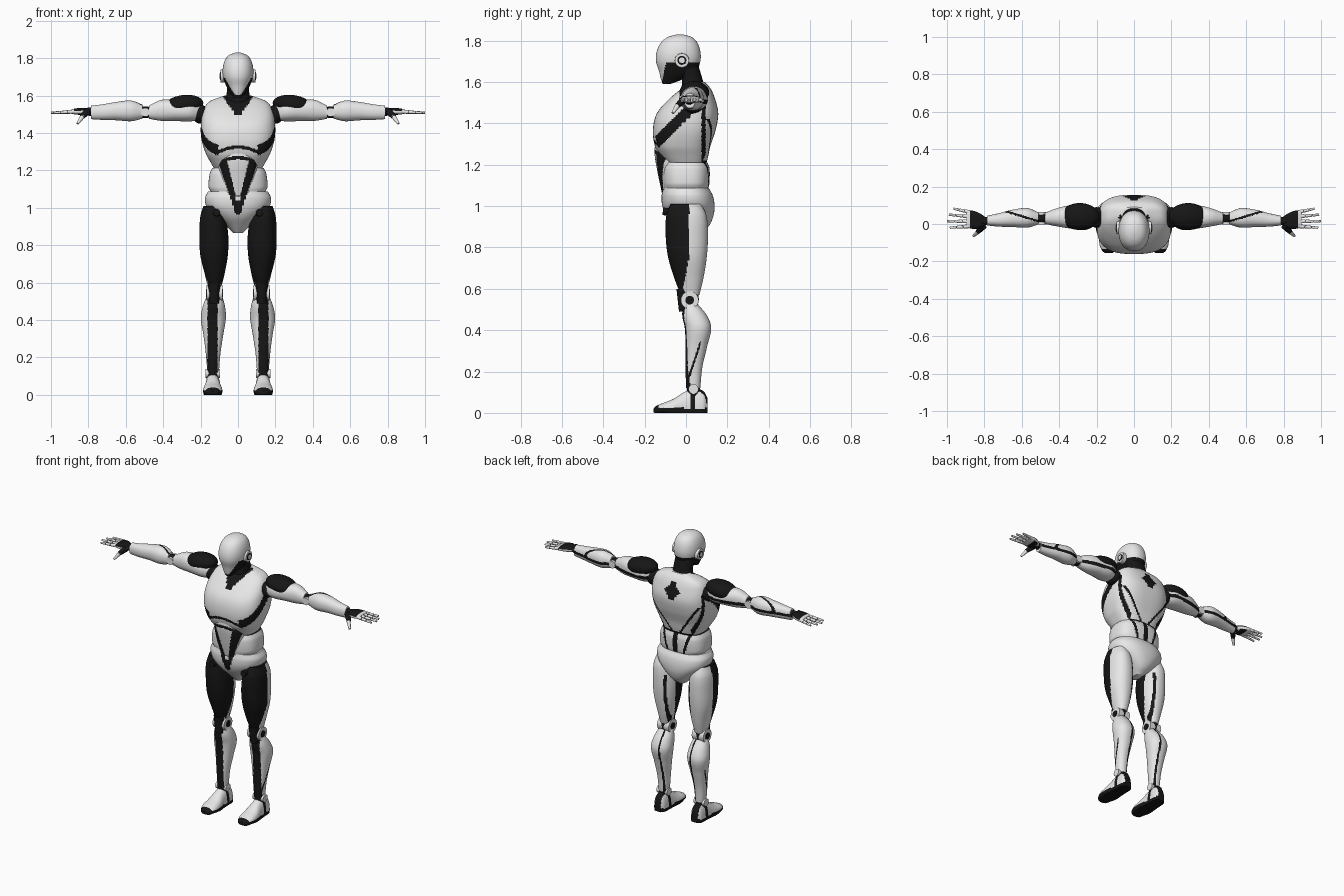
import bpy, bmesh, math
from mathutils import Vector, Matrix

cube = bpy.data.objects.get("Cube")
if cube:
    bpy.data.objects.remove(cube, do_unlink=True)


def material(name, value):
    m = bpy.data.materials.new(name)
    m.use_nodes = True
    colour = (value, value, value, 1)
    m.diffuse_color = colour
    bsdf = m.node_tree.nodes["Principled BSDF"]
    bsdf.inputs["Base Color"].default_value = colour
    bsdf.inputs["Roughness"].default_value = .5
    return m


MATERIALS = [material("shell_white", .8), material("joint_black", .008)]
WHITE, BLACK = 0, 1


def white(x, y, z):
    return False


def black(x, y, z):
    return True


def finish(name, bm, is_black, mirror):
    """Colour faces by rule, link the object and shade it smooth."""
    bmesh.ops.recalc_face_normals(bm, faces=bm.faces)
    for f in bm.faces:
        c = f.calc_center_median()
        f.material_index = BLACK if is_black(abs(c.x), c.y, c.z) else WHITE
    mesh = bpy.data.meshes.new(name)
    bm.to_mesh(mesh)
    bm.free()
    for m in MATERIALS:
        mesh.materials.append(m)
    ob = bpy.data.objects.new(name, mesh)
    bpy.context.collection.objects.link(ob)
    if mirror:
        ob.modifiers.new("Mirror", "MIRROR").use_mirror_merge = False
    bpy.ops.object.select_all(action="DESELECT")
    ob.select_set(True)
    bpy.context.view_layer.objects.active = ob
    bpy.ops.object.shade_smooth_by_angle(angle=math.radians(40))
    return ob


def smooth_keys(keys, t):
    """Cubic interpolation through key sections."""
    i = 0
    while i < len(keys) - 2 and t > keys[i + 1][0]:
        i += 1
    a, b = keys[i], keys[i + 1]
    before, after = keys[max(i - 1, 0)], keys[min(i + 2, len(keys) - 1)]
    h = b[0] - a[0]
    s = (t - a[0]) / h
    out = []
    for k in range(1, 5):
        ma = (b[k] - before[k]) / (b[0] - before[0]) * h
        mb = (after[k] - a[k]) / (after[0] - a[0]) * h
        out.append(a[k] * (1 + 2 * s) * (1 - s) ** 2 + ma * s * (1 - s) ** 2
                   + b[k] * s * s * (3 - 2 * s) + mb * s * s * (s - 1))
    return out


def loft(name, axis, keys, is_black=white, mirror=False, power=2.2, step=.006, segs=80):
    """Skin of superellipse sections: (position, centre u, centre v, radius u, radius v)."""
    bm = bmesh.new()
    n = math.ceil((keys[-1][0] - keys[0][0]) / step)
    rings = []
    for i in range(n + 1):
        t = keys[0][0] + (keys[-1][0] - keys[0][0]) * i / n
        cu, cv, ru, rv = smooth_keys(keys, t)
        ring = []
        for j in range(segs):
            c, s = math.cos(math.tau * j / segs), math.sin(math.tau * j / segs)
            u = cu + ru * math.copysign(abs(c) ** (2 / power), c)
            v = cv + rv * math.copysign(abs(s) ** (2 / power), s)
            p = {"z": (u, v, t), "x": (t, u, v), "y": (u, t, v)}[axis]
            ring.append(bm.verts.new((p[0], p[1], max(p[2], 0))))
        rings.append(ring)
    for a, b in zip(rings, rings[1:]):
        for j in range(segs):
            k = (j + 1) % segs
            bm.faces.new((a[j], a[k], b[k], b[j]))
    bm.faces.new(rings[0])
    bm.faces.new(rings[-1])
    return finish(name, bm, is_black, mirror)


def rod(name, p, q, r, r_end, is_black=white):
    """Mirrored tapered rod or disc between two points."""
    p, q = Vector(p), Vector(q)
    turn = (q - p).to_track_quat("Z", "Y").to_matrix().to_4x4()
    bm = bmesh.new()
    bmesh.ops.create_cone(bm, cap_ends=True, segments=28, radius1=r, radius2=r_end,
                          depth=(q - p).length,
                          matrix=Matrix.Translation((p + q) / 2) @ turn)
    return finish(name, bm, is_black, True)


def ball(name, centre, radii, is_black=white, tilt=0):
    """Mirrored ellipsoid."""
    bm = bmesh.new()
    bmesh.ops.create_uvsphere(bm, u_segments=40, v_segments=24, radius=1,
                              matrix=Matrix.Translation(centre) @ Matrix.Rotation(tilt, 4, "Y")
                              @ Matrix.Diagonal((*radii, 1)))
    return finish(name, bm, is_black, True)


# Painted areas, as rules on position (x is measured outward from the middle)
def head_paint(x, y, z):
    return z < 1.695 and y > -.095 - .22 * (1.7 - z)


def belly_v(x, y, z):
    drop = (z - .965) / .26
    return y < 0 and z < 1.25 and 0 < drop and abs(x - .075 * drop) < .012 + .012 * drop


def chest_paint(x, y, z):
    if y < .05:
        collar = z > 1.48 + 1.4 * x
        flank = x > .105 and abs(z - 1.3 - (y + .15)) < .036
        arch = x < .12 and abs(z - 1.325 + 2.5 * x * x) < .009
        return collar or flank or arch
    star = (x / .065) ** .75 + (abs(z - 1.5) / .08) ** .75 < 1
    side_seam = x > .1 and abs(y - .085) < .01 and z < 1.5
    rib_seam = y > .06 and z < 1.42 and abs(z - 1.18 - 1.4 * x) < .011
    spine = x < .007 and z < 1.32
    hem = z < 1.222 and x < .1
    return star or side_seam or rib_seam or spine or hem


def belly_paint(x, y, z):
    arch = y < 0 and abs(z - 1.268 + 2.5 * x * x) < .009
    return belly_v(x, y, z) or arch or y > 0 or abs(z - 1.065) < .004


def waist_paint(x, y, z):
    return y > 0 and (x < .011 or abs(x - .06 - .3 * (z - 1.1)) < .009)


def thigh_paint(x, y, z):
    front = y < .015 - .2 * max(0, .75 - z) + (.02 if x < .09 else 0)
    return front or (y > .03 and abs(x - .088) < .008 and z < .9)


def shin_paint(x, y, z):
    front = y < .035 and abs(x - .136) < .027
    seam = x > .13 and y < .07 and abs(z - .16 - 3 * (y - .01)) < .016
    calf = y > .05 and abs(x - .113) < .006
    return front or seam or calf


def foot_paint(x, y, z):
    return z < .024 or y < -.135 or (.02 < y < .045) or (y > .04 and abs(x - .135) < .022)


def upper_arm_paint(x, y, z):
    return y > .045 and abs(z - 1.505) < .011


def forearm_paint(x, y, z):
    back = y > .04 and abs(z - 1.51) < .009
    return back or (z > 1.51 and abs(y - .3 * (x - .46)) < .006)


def hand_paint(x, y, z):
    return (z > 1.518 and x < .875) or (z < 1.505 and .82 < x < .86)


# Head, ears and neck
loft("head", "z", [(1.59, 0, -.095, .022, .018), (1.61, 0, -.072, .038, .048),
                   (1.65, 0, -.042, .062, .088), (1.7, 0, -.038, .08, .107),
                   (1.75, 0, -.036, .081, .105), (1.795, 0, -.033, .067, .085),
                   (1.82, 0, -.03, .043, .053), (1.83, 0, -.03, .012, .015)],
     head_paint, step=.004)
for part, reach, r, paint in (("ear_disc", .094, .036, white), ("ear_ring", .096, .023, black),
                              ("ear_button", .098, .015, white)):
    rod(part, (.06, -.02, 1.705), (reach, -.02, 1.705), r, r * .94, paint)
loft("neck", "z", [(1.48, 0, .03, .08, .08), (1.56, 0, .035, .066, .06),
                   (1.62, 0, .028, .06, .05), (1.68, 0, .0, .06, .06)], black)

# Torso
loft("chest", "z", [(1.205, 0, .0, .125, .098), (1.24, 0, -.008, .145, .115),
                    (1.29, 0, -.016, .172, .134), (1.37, 0, -.008, .196, .152),
                    (1.45, 0, .008, .198, .148), (1.52, 0, .03, .185, .11),
                    (1.57, 0, .05, .15, .068), (1.6, 0, .06, .07, .03)],
     chest_paint, power=2.8, step=.004, segs=128)
loft("belly_plate", "z", [(1.0, 0, -.02, .07, .085), (1.08, 0, -.025, .085, .095),
                          (1.16, 0, -.037, .1, .1), (1.25, 0, -.05, .105, .102),
                          (1.3, 0, -.05, .08, .1)],
     belly_paint, power=2.6, step=.004, segs=128)
loft("waist", "z", [(1.085, 0, 0, .146, .108), (1.11, 0, 0, .157, .113),
                    (1.18, 0, 0, .152, .114), (1.212, 0, 0, .138, .104)],
     waist_paint, power=2.7, segs=128)
loft("pelvis", "z", [(.865, 0, .025, .025, .04), (.9, 0, .03, .06, .078),
                     (.95, 0, .02, .118, .112), (1.0, 0, .012, .165, .126),
                     (1.05, 0, .006, .177, .124), (1.088, 0, 0, .16, .11)],
     belly_v, power=2.3, step=.004, segs=128)
rod("hip_joint", (.115, -.07, .97), (.115, -.112, .975), .02, .018, black)

# Legs
loft("thighs", "z", [(.57, .125, .02, .034, .045), (.65, .125, .014, .054, .07),
                     (.75, .128, .007, .074, .093), (.85, .129, .004, .077, .102),
                     (.95, .134, .002, .068, .098), (1.01, .135, .0, .05, .075)],
     thigh_paint, True)
ball("knee_core", (.127, .012, .55), (.036, .05, .06), black)
rod("knee_disc", (.084, .018, .545), (.168, .018, .545), .043, .043)
rod("knee_hub", (.08, .018, .545), (.172, .018, .545), .021, .021, black)
rod("knee_guard", (.127, -.012, .6), (.127, -.008, .49), .034, .026, black)
loft("shins", "z", [(.12, .133, .035, .031, .034), (.22, .133, .038, .039, .041),
                    (.32, .132, .05, .053, .052), (.41, .132, .058, .067, .064),
                    (.47, .129, .042, .06, .06), (.525, .126, .022, .043, .036)],
     shin_paint, True)
rod("ankle_core", (.135, .036, .07), (.135, .036, .15), .034, .03, black)
rod("ankle_disc", (.096, .036, .115), (.174, .036, .115), .024, .024)
loft("feet", "y", [(-.156, .135, .012, .018, .01), (-.145, .135, .013, .034, .02),
                   (-.11, .135, .02, .049, .028), (-.06, .135, .02, .051, .048),
                   (-.01, .135, .02, .044, .08), (.04, .134, .02, .041, .098),
                   (.085, .134, .02, .037, .085), (.103, .134, .02, .022, .055)],
     foot_paint, True)

# Arms
ball("shoulder_joint", (.2, .035, 1.5), (.045, .055, .05), black)
ball("shoulder_cap", (.29, .04, 1.55), (.105, .072, .053), black, .12)
loft("upper_arms", "x", [(.2, .035, 1.51, .04, .042), (.26, .036, 1.518, .068, .056),
                         (.34, .038, 1.52, .062, .056), (.41, .036, 1.521, .049, .056),
                         (.475, .03, 1.512, .03, .036)], upper_arm_paint, True)
ball("elbow_core", (.495, .03, 1.511), (.045, .028, .032), black)
rod("elbow_disc", (.495, -.004, 1.511), (.495, .064, 1.511), .024, .024)
loft("forearms", "x", [(.51, .03, 1.514, .032, .037), (.57, .033, 1.518, .052, .055),
                       (.65, .03, 1.517, .046, .049), (.72, .022, 1.512, .036, .042),
                       (.785, .018, 1.51, .026, .036)], forearm_paint, True)
rod("wrist", (.77, .016, 1.513), (.825, .016, 1.515), .024, .019, black)
loft("palms", "x", [(.8, .016, 1.515, .026, .014), (.83, .018, 1.516, .042, .019),
                    (.87, .024, 1.515, .049, .016), (.895, .026, 1.514, .044, .01)],
     hand_paint, True, power=2.8)

# Fingers: three segments each, with dark knuckles
fingers = (("little", .064, .082, .965), ("ring", .04, .05, .99),
           ("middle", .014, .015, 1.0), ("index", -.012, -.02, .985))
for label, y0, y1, tip in fingers:
    base, end = Vector((.88, y0, 1.514)), Vector((tip, y1, 1.508))
    for i in range(3):
        a, b = base.lerp(end, i / 3), base.lerp(end, (i + .9) / 3 if i < 2 else 1)
        rod(f"{label}_finger_{i + 1}", a, b, .0105 - .0015 * i, .0095 - .002 * i)
    rod(f"{label}_knuckles", base, base.lerp(end, .9), .007, .004, black)
rod("thumb_base", (.805, -.01, 1.515), (.835, -.042, 1.485), .019, .013, black)
rod("thumb", (.83, -.038, 1.49), (.858, -.064, 1.45), .013, .007)
